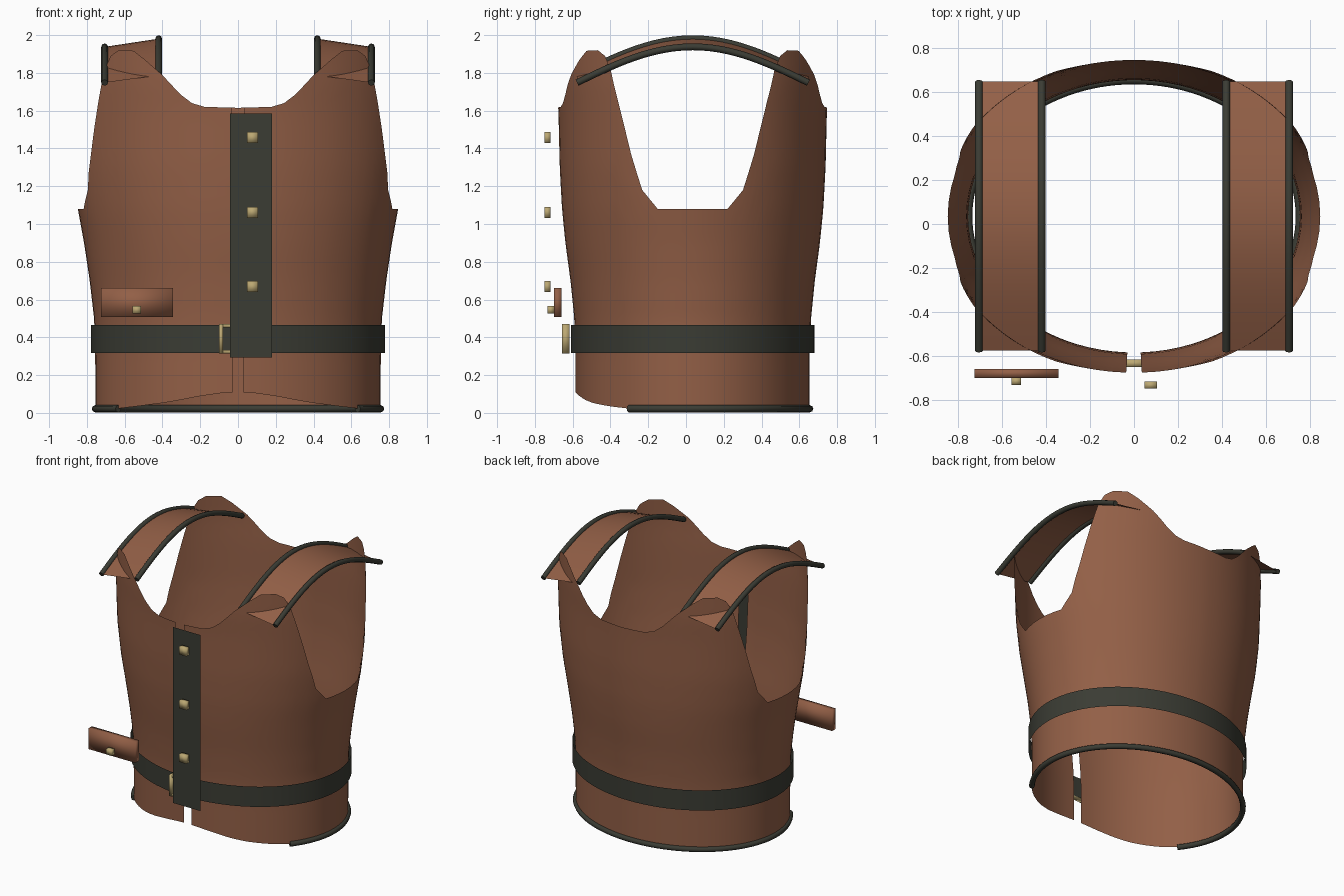
import bpy
import math
from math import sin, cos, radians, pi

if "Cube" in bpy.data.objects:
    bpy.data.objects.remove(bpy.data.objects["Cube"])


def material(name, rgb):
    m = bpy.data.materials.new(name)
    m.diffuse_color = (*rgb, 1)
    m.use_nodes = True
    m.node_tree.nodes["Principled BSDF"].inputs["Base Color"].default_value = m.diffuse_color
    return m


LEATHER = material("brown leather", (0.29, 0.115, 0.062))
DARK = material("dark leather", (0.043, 0.045, 0.034))
BRASS = material("brass", (0.50, 0.39, 0.17))
CY = 0.035  # depth centre of the torso


def add_object(name, mesh, mat, smooth=True):
    mesh.materials.clear()
    mesh.materials.append(mat)
    ob = bpy.data.objects.new(name, mesh)
    bpy.context.collection.objects.link(ob)
    for p in mesh.polygons:
        p.use_smooth = smooth
    return ob


def grid(name, rows, mat, closed=False, smooth=True):
    """Skin a list of equal-length point rows."""
    n = len(rows[0])
    verts = [p for r in rows for p in r]
    faces = []
    for j in range(len(rows) - 1):
        for i in range(n if closed else n - 1):
            k = (i + 1) % n
            faces.append((j * n + i, j * n + k, (j + 1) * n + k, (j + 1) * n + i))
    me = bpy.data.meshes.new(name)
    me.from_pydata(verts, [], faces)
    return add_object(name, me, mat, smooth)


def box(name, x, y, z, mat, smooth=True):
    """Box from (min, max) ranges."""
    v = [(a, b, c) for a in x for b in y for c in z]
    f = [(0, 1, 3, 2), (4, 6, 7, 5), (0, 4, 5, 1), (2, 3, 7, 6), (0, 2, 6, 4), (1, 5, 7, 3)]
    me = bpy.data.meshes.new(name)
    me.from_pydata(v, [], f)
    return add_object(name, me, mat, smooth)


def tube(name, pts, radius, mat):
    """Round piping along a path."""
    cu = bpy.data.curves.new(name + "_path", 'CURVE')
    cu.dimensions = '3D'
    cu.bevel_depth = radius
    cu.bevel_resolution = 2
    cu.use_fill_caps = True
    sp = cu.splines.new('POLY')
    sp.points.add(len(pts) - 1)
    for p, co in zip(sp.points, pts):
        p.co = (*co, 1)
    tmp = bpy.data.objects.new(name + "_path", cu)
    bpy.context.collection.objects.link(tmp)
    bpy.context.view_layer.update()
    dg = bpy.context.evaluated_depsgraph_get()
    me = bpy.data.meshes.new_from_object(tmp.evaluated_get(dg))
    bpy.data.objects.remove(tmp)
    return add_object(name, me, mat)


def lerp_table(table, t):
    for a, b in zip(table, table[1:]):
        if t <= b[0]:
            f = max(0, (t - a[0]) / (b[0] - a[0]))
            return [p + (q - p) * f for p, q in zip(a[1:], b[1:])]
    return list(table[-1][1:])


# Torso shell: half widths by height, top and bottom edges by angle from front
PROFILE = [(0, .755, .62), (.35, .756, .62), (.5, .762, .627), (.7, .785, .647),
           (.9, .815, .674), (1.08, .848, .692), (1.3, .875, .704), (1.6, .886, .711),
           (1.75, .886, .722), (1.92, .878, .722)]
TOP = [(0, 1.615), (11.5, 1.62), (16, 1.64), (20, 1.685), (27, 1.79), (34, 1.87),
       (39, 1.917), (46, 1.92), (50, 1.89), (53, 1.82), (56.5, 1.65), (62.5, 1.37),
       (67.5, 1.18), (74.5, 1.08), (90, 1.08)]
HEM = [(0, .11), (5, .108), (15, .09), (24, .068), (32, .052), (45, .035), (60, .02), (180, .02)]
QUADRANT = [2.3, 7, 11.5, 16, 20, 23.5, 27, 30.5, 34, 36.5, 39, 42.5, 46, 48, 50, 51.5, 53,
            54.7, 56.5, 59.5, 62.5, 65, 67.5, 71, 74.5, 79, 84.5]


def shell_point(deg, z):
    rx, ry = lerp_table(PROFILE, z)
    a = radians(deg)
    return (rx * sin(a), CY - ry * cos(a), z)


half = QUADRANT + [90] + [180 - q for q in reversed(QUADRANT)]
angles = half + [180] + [360 - q for q in reversed(half)]
ROWS = 26
rows = []
for j in range(ROWS + 1):
    row = []
    for deg in angles:
        d = min(deg, 360 - deg)
        lo = lerp_table(HEM, d)[0]
        hi = lerp_table(TOP, min(d, 180 - d))[0]
        row.append(shell_point(deg, lo + (hi - lo) * j / ROWS))
    rows.append(row)
grid("vest_body", rows, LEATHER)

# Piping round the back of the hem
tube("hem_piping", [(*shell_point(d, .022)[:2], .022) for d in range(57, 304, 3)], .019, DARK)

# Belt
N = 72
grid("belt", [[(.777 * sin(2 * pi * i / N), CY - .645 * cos(2 * pi * i / N), z)
               for i in range(N)] for z in (.318, .466)], DARK, closed=True)

# Belt buckle frame
for s in (-1, 1):
    box("buckle_side", sorted((s * .10, s * .08)), (-.657, -.617), (.315, .47), BRASS)
for z in (.315, .452):
    box("buckle_bar", (-.08, .08), (-.652, -.617), (z, z + .018), BRASS)

# Front closing strap with studs
grid("front_strap", [[(-.042, -.695, z), (.18, -.695, z)] for z in (.293, 1.585)],
     DARK, smooth=False)
for z in (1.457, 1.062, .668):
    box("strap_stud", (.047, .105), (-.75, -.718), (z - .029, z + .029), BRASS)

# Pocket flap with stud
box("pocket_flap", (-.725, -.343), (-.70, -.66), (.508, .66), LEATHER)
box("pocket_stud", (-.558, -.514), (-.732, -.70), (.525, .567), BRASS)


# Arched shoulder straps with piping on both edges
def arch(x, end, rise, n=24):
    return [(x, -.577 + 1.225 * i / n, end + rise * sin(pi * i / n)) for i in range(n + 1)]


for s, side in ((-1, "left"), (1, "right")):
    inner = arch(s * .42, 1.787, .194)
    outer = arch(s * .706, 1.748, .19)
    grid(side + "_shoulder_strap", [inner, outer], LEATHER)
    tube(side + "_inner_piping", inner, .018, DARK)
    tube(side + "_outer_piping", outer, .018, DARK)
